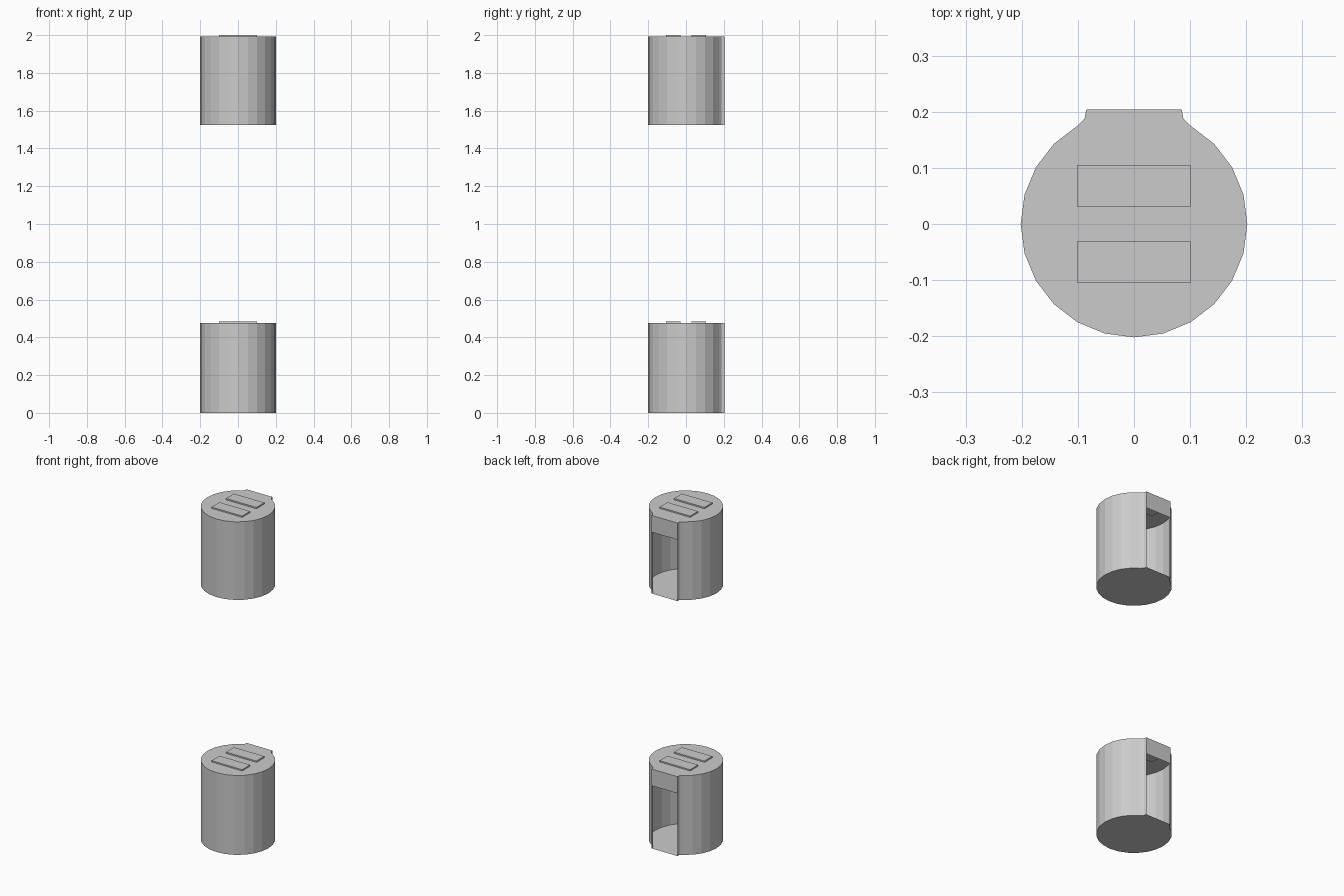
import bpy
import bmesh
from math import sin, cos, radians
from mathutils import Matrix, Vector

cube = bpy.data.objects.get("Cube")
if cube:
    bpy.data.objects.remove(cube, do_unlink=True)

RADIUS = 0.202
DOOR_HALF, DOOR_Y = 0.085, 0.204
LINTEL = 0.10

grey = bpy.data.materials.new("light_grey")
grey.use_nodes = True
colour = (0.6, 0.6, 0.6, 1)
grey.diffuse_color = colour
grey.node_tree.nodes["Principled BSDF"].inputs["Base Color"].default_value = colour


def finish(bm, name):
    mesh = bpy.data.meshes.new(name)
    bm.to_mesh(mesh)
    bm.free()
    mesh.materials.append(grey)
    obj = bpy.data.objects.new(name, mesh)
    bpy.context.collection.objects.link(obj)
    return obj


def outline():
    # Round plan, open at the back where the square door frame sticks out
    ring = [(RADIUS * cos(radians(a)), RADIUS * sin(radians(a)))
            for a in range(120, 421, 15)]
    frame = [(0.088, 0.188), (DOOR_HALF, DOOR_Y)]
    return ring + frame + [(-x, y) for x, y in reversed(frame)]


def cabin(name, bottom, top):
    # Thin hollow shell with floor, roof and walls
    bm = bmesh.new()
    floor = bm.faces.new([bm.verts.new((x, y, bottom)) for x, y in outline()])
    roof = bmesh.ops.extrude_face_region(bm, geom=[floor], use_keep_orig=True)
    verts = [g for g in roof["geom"] if isinstance(g, bmesh.types.BMVert)]
    bmesh.ops.translate(bm, vec=(0, 0, top - bottom), verts=verts)
    bmesh.ops.recalc_face_normals(bm, faces=bm.faces)

    # Doorway cut out below the lintel
    back = [f for f in bm.faces if f.calc_center_median().y > DOOR_Y - 0.001]
    cut = back + list({e for f in back for e in f.edges})
    bmesh.ops.bisect_plane(bm, geom=cut, plane_co=(0, 0, top - LINTEL),
                           plane_no=(0, 0, 1))
    door = [f for f in bm.faces
            if f.calc_center_median().y > DOOR_Y - 0.001
            and f.calc_center_median().z < top - LINTEL]
    bmesh.ops.delete(bm, geom=door, context="FACES_ONLY")
    finish(bm, name)


def roof_panel(name, y, roof_z, thickness):
    # Flat panel set through the roof
    bm = bmesh.new()
    place = Matrix.Translation(Vector((0, y, roof_z)))
    bmesh.ops.create_cube(bm, size=1,
                          matrix=place @ Matrix.Diagonal((0.202, 0.075, thickness, 1)))
    finish(bm, name)


for level, bottom, top in (("lower", 0, 0.475), ("upper", 1.525, 1.992)):
    cabin(level + "_cabin", bottom, top)
    for side, y in (("front", -0.0675), ("back", 0.0675)):
        roof_panel(f"{level}_{side}_roof_panel", y, top, 0.016)
